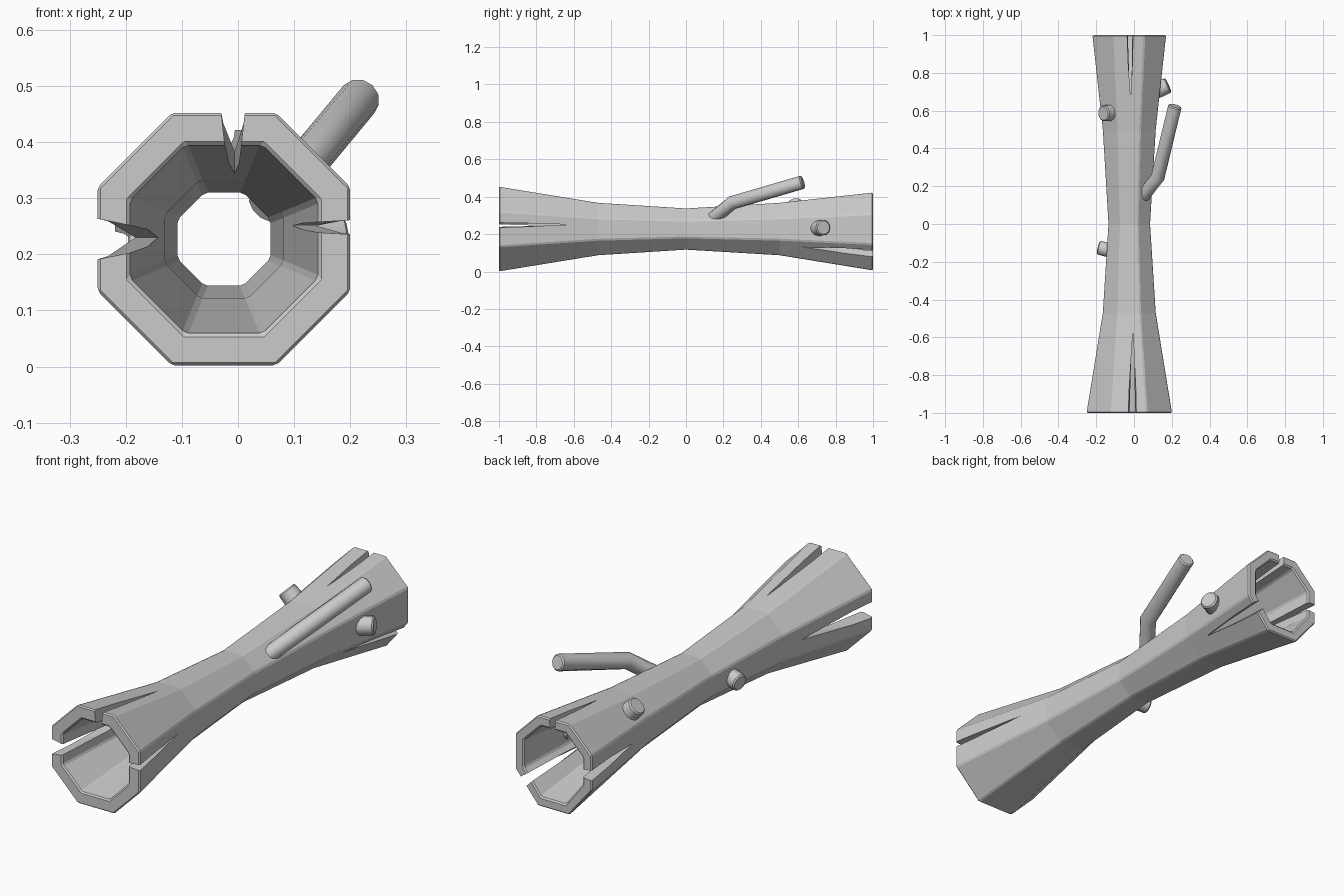
import bpy, bmesh, math
from mathutils import Vector

if "Cube" in bpy.data.objects:
    bpy.data.objects.remove(bpy.data.objects["Cube"])

CX, CZ = -0.025, 0.227


def make_object(name, bm):
    bmesh.ops.recalc_face_normals(bm, faces=bm.faces)
    mesh = bpy.data.meshes.new(name)
    bm.to_mesh(mesh)
    bm.free()
    obj = bpy.data.objects.new(name, mesh)
    bpy.context.collection.objects.link(obj)
    return obj


def bridge(bm, a, b):
    n = len(a)
    for i in range(n):
        bm.faces.new((a[i], a[(i + 1) % n], b[(i + 1) % n], b[i]))


def select_only(obj):
    bpy.ops.object.select_all(action='DESELECT')
    obj.select_set(True)
    bpy.context.view_layer.objects.active = obj


# Hollow octagonal log: (y, apothem) down the outside, back up the inside
profile = [(-1, 0.226), (-0.47, 0.14), (0, 0.11), (0.5, 0.14), (1, 0.195),
           (1, 0.150), (0.5, 0.105), (0, 0.083), (-0.47, 0.105), (-1, 0.168)]
bm = bmesh.new()
rings = []
for y, apothem in profile:
    r = apothem / math.cos(math.pi / 8)
    ring = []
    for i in range(8):
        a = math.pi / 8 + i * math.pi / 4
        z = CZ + r * math.sin(a)
        # the split underside sags at the back end
        if y == 1 and i in (5, 6):
            z -= 0.026
        ring.append(bm.verts.new((CX + r * math.cos(a), y, z)))
    rings.append(ring)
for k in range(len(rings)):
    bridge(bm, rings[k], rings[(k + 1) % len(rings)])
log = make_object("hollow_log", bm)
bevel = log.modifiers.new("Bevel", 'BEVEL')
bevel.width = 0.006
bevel.limit_method = 'ANGLE'
bevel.segments = 1

# Wedge cutters for the end cracks:
# angle, sideways offset, end y, tip y, half width outside, half width inside
cracks = [(90, 0.016, -1, -0.57, 0.022, 0.006),
          (180, 0.000, -1, -0.58, 0.038, 0.008),
          (0, 0.021, -1, -0.62, 0.013, 0.006),
          (90, 0.004, 1, 0.67, 0.018, 0.010),
          (180, -0.01, 1, 0.64, 0.028, 0.014),
          (-40, 0.000, 1, 0.62, 0.026, 0.018)]
bm = bmesh.new()
for angle, off, end, tip, wo, wi in cracks:
    a = math.radians(angle)
    out = Vector((math.cos(a), 0, math.sin(a)))
    side = Vector((abs(math.sin(a)), 0, abs(math.cos(a))))
    if angle == -40:
        side = Vector((-math.sin(a), 0, math.cos(a)))
    base = Vector((CX, 0, CZ)) + side * off
    y_end = end * 1.02
    pts = []
    for r, w in ((0.07, wi * 0.6), (0.27, wo * 1.2)):
        pts += [base + out * r + side * s * w + Vector((0, y_end, 0)) for s in (-1, 1)]
        pts.append(base + out * r + side * 0.003 + Vector((0, tip, 0)))
    bmesh.ops.convex_hull(bm, input=[bm.verts.new(p) for p in pts])
cutter = make_object("crack_cutter", bm)
cutter.hide_render = True
cut = log.modifiers.new("Cracks", 'BOOLEAN')
cut.operation = 'DIFFERENCE'
cut.solver = 'EXACT'
cut.object = cutter
select_only(log)
bpy.ops.object.modifier_apply(modifier="Bevel")
bpy.ops.object.modifier_apply(modifier="Cracks")
bpy.data.objects.remove(cutter)


def twig(name, path, radii, sides=12):
    """Round limb along a path, with a chamfered tip."""
    pts = [Vector(p) for p in path]
    radii = list(radii)
    tip_dir = (pts[-1] - pts[-2]).normalized()
    pts.insert(-1, pts[-1] - tip_dir * 0.006)
    radii.append(radii[-1] - 0.006)
    bm = bmesh.new()
    rings = []
    for k, p in enumerate(pts):
        before = (p - pts[k - 1]).normalized() if k else Vector()
        after = (pts[k + 1] - p).normalized() if k < len(pts) - 1 else Vector()
        t = (before + after).normalized()
        u = t.cross(Vector((0.3, 0.2, 1))).normalized()
        v = t.cross(u)
        rings.append([bm.verts.new(p + radii[k] * (u * math.cos(i * math.tau / sides)
                                                   + v * math.sin(i * math.tau / sides)))
                      for i in range(sides)])
    for a, b in zip(rings, rings[1:]):
        bridge(bm, a, b)
    bm.faces.new(rings[0])
    bm.faces.new(rings[-1])
    obj = make_object(name, bm)
    select_only(obj)
    bpy.ops.object.shade_smooth_by_angle(angle=math.radians(35))
    return obj


# Bent side branch
twig("branch", [(0.05, 0.15, 0.288), (0.126, 0.248, 0.368), (0.217, 0.625, 0.478)],
     [0.036, 0.037, 0.037])

# Broken-off stubs
twig("stub_upper_left", [(-0.115, 0.59, 0.317), (-0.163, 0.585, 0.367)], [0.045, 0.042])
twig("stub_right", [(0.105, 0.70, 0.230), (0.182, 0.735, 0.235)], [0.043, 0.042])
twig("stub_left", [(-0.124, -0.14, 0.215), (-0.188, -0.125, 0.205)], [0.04, 0.038])
